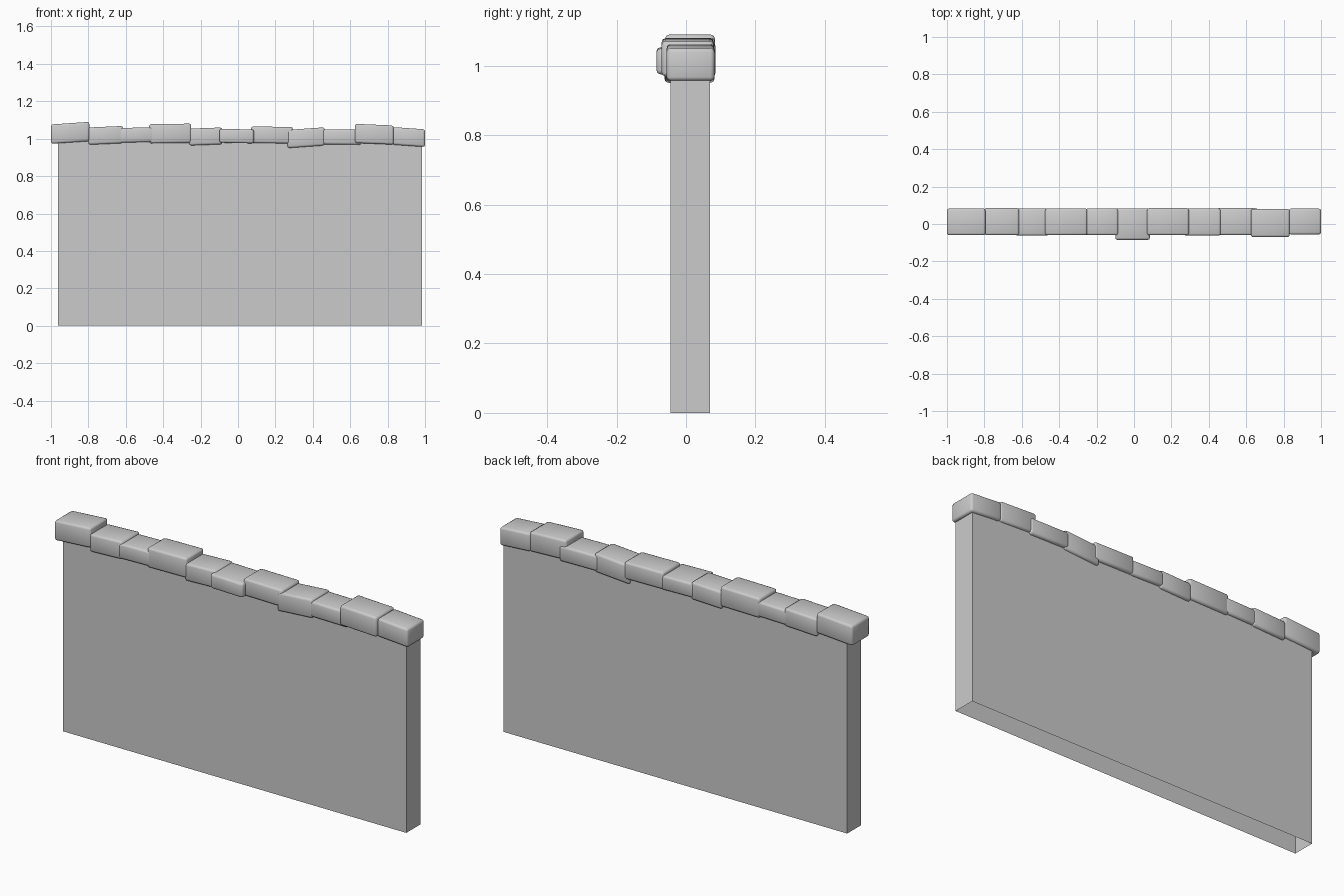
import bpy, bmesh


def box(name, corners):
    """Build a box from 8 corners (x-major, then y, then z)."""
    bm = bmesh.new()
    v = [bm.verts.new(c) for c in corners]
    for f in ((0, 1, 3, 2), (4, 6, 7, 5), (0, 4, 5, 1),
              (2, 3, 7, 6), (0, 2, 6, 4), (1, 5, 7, 3)):
        bm.faces.new([v[i] for i in f])
    bmesh.ops.recalc_face_normals(bm, faces=bm.faces)
    me = bpy.data.meshes.new(name)
    ob = bpy.data.objects.new(name, me)
    bpy.context.collection.objects.link(ob)
    return ob, bm


# Wall slab, open underneath
wall, bm = box("wall", [(x, y, z) for x in (-0.962, 0.985)
                        for y in (-0.044, 0.069) for z in (0, 1.01)])
bm.faces.ensure_lookup_table()
bottom = min(bm.faces, key=lambda f: f.calc_center_median().z)
bmesh.ops.delete(bm, geom=[bottom], context='FACES_ONLY')
bm.to_mesh(wall.data)
bm.free()

# Coping stones: x0, x1, bottom z, top z (at middle), rise left to right, front y, back y
STONES = [
    (-1.00, -0.795, 0.980, 1.083, 0.014, -0.060, 0.083),
    (-0.80, -0.615, 0.972, 1.064, 0.008, -0.060, 0.085),
    (-0.635, -0.455, 0.981, 1.059, 0.004, -0.062, 0.083),
    (-0.475, -0.25, 0.977, 1.079, 0.003, -0.060, 0.083),
    (-0.26, -0.085, 0.967, 1.057, 0.006, -0.060, 0.083),
    (-0.10, 0.085, 0.977, 1.051, -0.004, -0.085, 0.084),
    (0.07, 0.293, 0.976, 1.064, -0.003, -0.060, 0.085),
    (0.265, 0.463, 0.957, 1.054, 0.014, -0.062, 0.082),
    (0.443, 0.66, 0.969, 1.049, -0.003, -0.060, 0.085),
    (0.625, 0.832, 0.973, 1.075, -0.009, -0.070, 0.080),
    (0.828, 1.00, 0.962, 1.056, -0.012, -0.056, 0.082),
]
for i, (x0, x1, zb, zt, rise, y0, y1) in enumerate(STONES):
    ob, bm = box(f"coping_stone_{i + 1}",
                 [(x, y, z + s * rise / 2) for x, s in ((x0, -1), (x1, 1))
                  for y in (y0, y1) for z in (zb, zt)])
    bmesh.ops.bevel(bm, geom=bm.edges[:], offset=0.011, segments=2,
                    profile=0.5, affect='EDGES')
    for f in bm.faces:
        f.smooth = True
    bm.to_mesh(ob.data)
    bm.free()
